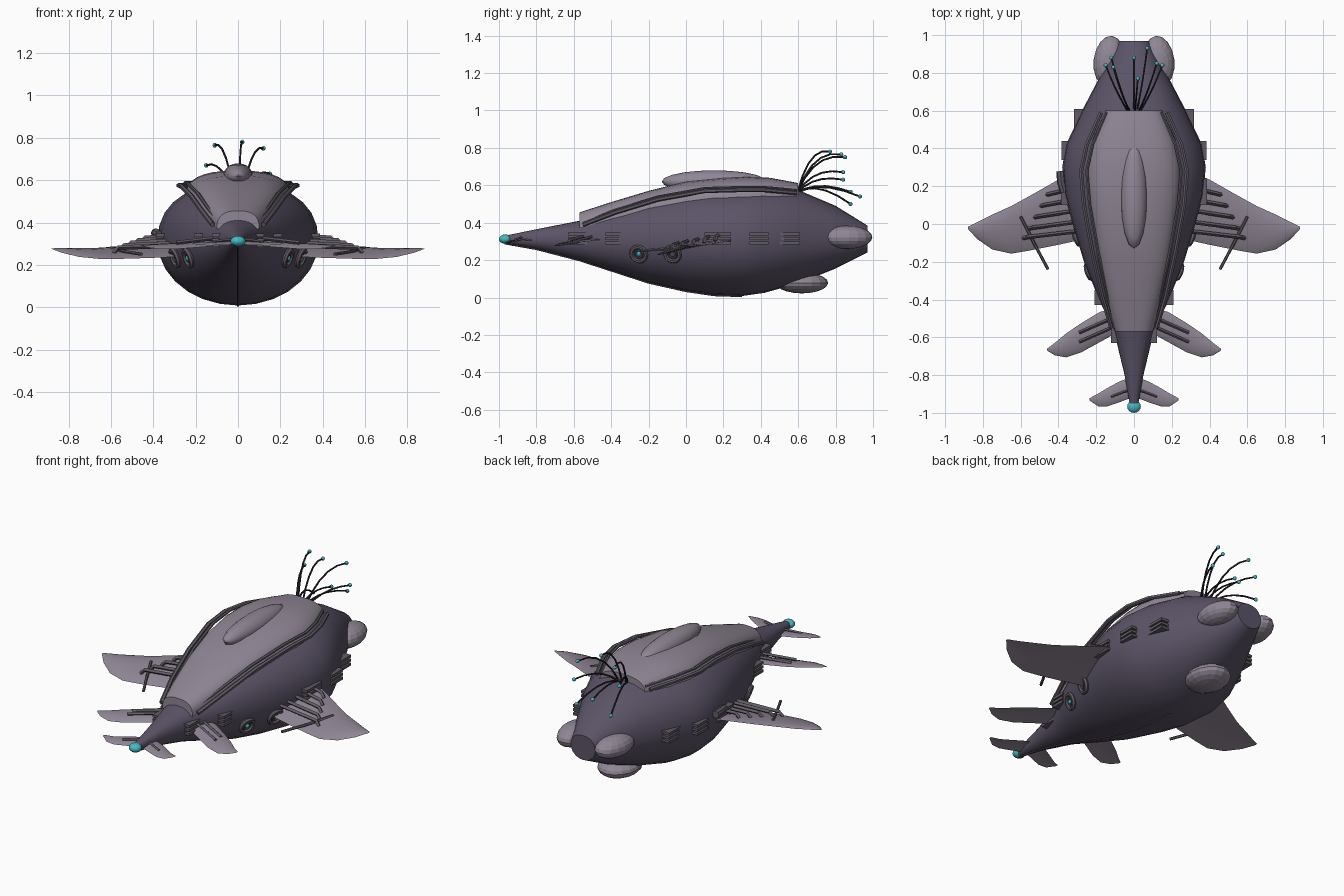
import bpy, bmesh
from math import sin, cos, pi, sqrt
from mathutils import Vector, Matrix

if "Cube" in bpy.data.objects:
    bpy.data.objects.remove(bpy.data.objects["Cube"])


def material(name, rgb):
    m = bpy.data.materials.new(name)
    m.use_nodes = True
    m.diffuse_color = (*rgb, 1)
    m.node_tree.nodes["Principled BSDF"].inputs["Base Color"].default_value = (*rgb, 1)
    return m


HULL = material("dark violet hull", (.105, .087, .135))
PLATE = material("mauve grey plating", (.28, .24, .3))
TRIM = material("dull grey trim", (.12, .105, .13))
STALK = material("near black stalk", (.026, .023, .032))
GLOW = material("teal glow", (.06, .5, .56))
X, Z = Vector((1, 0, 0)), Vector((0, 0, 1))
made = []


def finish(name, bm, mat, mirror=False, smooth=True):
    bmesh.ops.recalc_face_normals(bm, faces=bm.faces)
    me = bpy.data.meshes.new(name)
    bm.to_mesh(me)
    bm.free()
    me.materials.append(mat)
    ob = bpy.data.objects.new(name, me)
    bpy.context.collection.objects.link(ob)
    if mirror:
        ob.modifiers.new("Mirror", 'MIRROR').use_mirror_merge = False
    if smooth:
        made.append(ob)
    return ob


def loft(bm, rings, closed=False):
    vs = [[bm.verts.new(p) for p in r] for r in rings]
    n = len(vs[0])
    pairs = list(zip(vs, vs[1:])) + ([(vs[-1], vs[0])] if closed else [])
    for a, b in pairs:
        for i in range(n):
            j = (i + 1) % n
            bm.faces.new((a[i], a[j], b[j], b[i]))
    if not closed:
        bm.faces.new(vs[0])
        bm.faces.new(vs[-1])


def tube(bm, pts, r, ref=X, sides=6, closed=False):
    pts = [Vector(p) for p in pts]
    rings, n = [], len(pts)
    for i, p in enumerate(pts):
        a = pts[i - 1] if i or closed else p
        b = pts[(i + 1) % n] if i < n - 1 or closed else p
        u = (b - a).cross(ref).normalized()
        v = (b - a).cross(u).normalized()
        rings.append([p + r * (u * cos(2 * pi * k / sides) + v * sin(2 * pi * k / sides))
                      for k in range(sides)])
    loft(bm, rings, closed)


def ellipsoid(name, centre, radii, mat, turn=0, mirror=False, smooth=False):
    bm = bmesh.new()
    bmesh.ops.create_uvsphere(bm, u_segments=16, v_segments=10, radius=1, matrix=(
        Matrix.Translation(centre) @ Matrix.Rotation(turn, 4, 'Z') @ Matrix.Diagonal((*radii, 1))))
    return finish(name, bm, mat, mirror, smooth)


def spow(v, e):
    return abs(v) ** e * (1 if v >= 0 else -1)


# Hull: stations of y, half width, top, bottom
MID = .31
stations = [(-.97, .02, .33, .29), (-.8, .05, .365, .26), (-.57, .105, .41, .2),
            (-.4, .185, .465, .145), (-.2, .265, .53, .08), (0, .325, .57, .035),
            (.15, .365, .585, .013), (.3, .38, .59, .008), (.42, .36, .59, .025),
            (.6, .275, .575, .075), (.8, .17, .49, .155), (.97, .08, .385, .24)]


def station(y):
    for a, b in zip(stations, stations[1:]):
        if a[0] <= y <= b[0]:
            t = (y - a[0]) / (b[0] - a[0])
            return [p + (q - p) * t for p, q in zip(a, b)]


def hull_side(y, z):
    _, w, top, bot = station(y)
    h = top - MID if z > MID else MID - bot
    return w * sqrt(max(0, 1 - ((z - MID) / h) ** 2))


rings = []
for y, w, top, bot in stations:
    ring = []
    for k in range(28):
        c, s = cos(2 * pi * k / 28), sin(2 * pi * k / 28)
        e = 2 / 2.3 if s > 0 else 1
        ring.append((w * spow(c, e), y, MID + spow(s, e) * (top - MID if s > 0 else MID - bot)))
    rings.append(ring)
bm = bmesh.new()
loft(bm, rings)
finish("hull", bm, HULL)

# Keel strip
bm = bmesh.new()
tube(bm, [(0, s[0], s[3]) for s in stations[:8]], .006)
finish("keel_strip", bm, TRIM)

# Back shell: y, half width, edge height, crown height
shell = [(-.57, .1, .37, .455), (-.4, .145, .42, .51), (-.2, .19, .47, .57), (0, .225, .5, .62),
         (.2, .25, .51, .64), (.32, .25, .51, .645), (.45, .22, .52, .64), (.6, .15, .53, .612)]
rings = []
for y, w, edge, crown in shell:
    arch = [(w * spow(cos(pi * k / 16), .75), y, edge + (crown - edge) * sin(pi * k / 16) ** .75)
            for k in range(17)]
    rings.append(arch)
bm = bmesh.new()
loft(bm, rings)
finish("back_shell", bm, PLATE)
ellipsoid("back_crest", (0, .15, .62), (.07, .28, .06), PLATE, smooth=True)

# Rails beside the shell
rail = [(.12, -.55, .39), (.17, -.38, .455), (.22, -.15, .525), (.265, .1, .57),
        (.28, .28, .575), (.25, .42, .575), (.175, .59, .56)]
bm = bmesh.new()
tube(bm, rail, .012)
tube(bm, [(x - .03, y, z + .012) for x, y, z in rail], .009)
finish("side_rails", bm, TRIM, True)


# Wings and fins: span stations of x, leading y, trailing y
def fin(name, span, base, slope, pivot, thick, curl):
    bm = bmesh.new()
    rings = []
    tip = span[-1][0]
    for x, front, rear in span:
        ring = []
        for k in range(12):
            a = 2 * pi * k / 12
            u = .5 - .5 * cos(a)
            y = front + (rear - front) * u
            t = thick * min(1, (rear - front) / .12)
            z = base + slope * (y - pivot) + curl * (x / tip) ** 6
            ring.append((x, y, z + t * sin(a) * (1 if sin(a) > 0 else .3) + t * sin(pi * u)))
        rings.append(ring)
    loft(bm, rings)
    finish(name, bm, PLATE, True)


fin("main_wings", [(.22, -.07, .31), (.4, -.11, .235), (.55, -.14, .15), (.65, -.157, .095),
                   (.75, -.135, .05), (.83, -.08, .01), (.88, -.025, -.015)],
    .255, .2, 0, .009, .025)
fin("middle_fins", [(.08, -.57, -.44), (.18, -.625, -.465), (.28, -.68, -.525),
                    (.36, -.706, -.58), (.42, -.695, -.63), (.46, -.67, -.66)],
    .29, .15, -.58, .007, .015)
fin("nose_fins", [(.015, -.92, -.81), (.08, -.945, -.835), (.14, -.965, -.868),
                  (.19, -.965, -.898), (.235, -.935, -.922)],
    .298, .1, -.9, .006, .012)

# Ribs at the fin roots, and outrigger rods
bm = bmesh.new()
for y in (.16, .1, .04, -.02, -.07):
    end = .44 + (.16 - y) * .55
    z = .27 + .2 * y
    tube(bm, [(.31, y + .03, z + .035), (end, y, z + .025), (end + .02, y - .005, z)], .011, Z, 4)
for y in (-.5, -.55):
    tube(bm, [(.12, y, .325), (.29, y - .075, .305)], .009, Z, 4)
tube(bm, [(.03, -.88, .32), (.12, -.915, .308)], .007, Z, 4)
tube(bm, [(.6, .04, .28), (.53, -.1, .262), (.455, -.24, .25)], .008, Z)
finish("wing_ribs", bm, TRIM, True)

# Small canister beside one wing root
bm = bmesh.new()
tube(bm, [(-.37, .17, .34), (-.385, .22, .35), (-.39, .28, .35)], .022, X, 8)
finish("canister", bm, TRIM)

# Side vents: three stacked bars each
bm = bmesh.new()
for y, length in ((-.58, .1), (-.39, .08), (.17, .14), (.39, .1), (.55, .12)):
    x = hull_side(y, .315)
    for z in (.292, .316, .34):
        bmesh.ops.create_cube(bm, size=1, matrix=Matrix.Translation((x - .01, y, z))
                              @ Matrix.Diagonal((.06, length, .015, 1)))
finish("side_vents", bm, TRIM, True)

# Portholes
bm, lens = bmesh.new(), bmesh.new()
for y in (-.25, -.07):
    n = Vector((1, -.35, -.35)).normalized()
    c = Vector((hull_side(y, .235), y, .235)) + n * .008
    u = n.cross(Z).normalized()
    v = n.cross(u)
    for r, thick in ((.04, .012), (.02, .006)):
        tube(bm, [c + r * (u * cos(k * pi / 10) + v * sin(k * pi / 10)) for k in range(20)],
             thick, n, 6, True)
    if y < -.2:
        bmesh.ops.create_uvsphere(lens, u_segments=10, v_segments=6, radius=.013,
                                  matrix=Matrix.Translation(c))
finish("porthole_rings", bm, TRIM, True)
finish("porthole_lenses", lens, GLOW, True)

# Pods and nose light
ellipsoid("rear_pods", (.132, .862, .322), (.082, .135, .062), PLATE, .12, True)
ellipsoid("belly_pod", (0, .62, .078), (.115, .14, .056), PLATE)
ellipsoid("nose_light", (0, -.966, .312), (.036, .034, .025), GLOW, smooth=True)

# Stalks with glowing tips
tips = [(.02, .77, .78), (-.11, .83, .765), (.12, .85, .75), (-.15, .84, .67),
        (.15, .84, .63), (-.12, .88, .5), (.07, .93, .54), (0, .88, .565)]
bm, bulbs = bmesh.new(), bmesh.new()
for t in map(Vector, tips):
    a = Vector((t.x * .2, .595, .56))
    b = Vector((t.x * .6, .6 + (t.y - .6) * .35, max(t.z, .6) + .03))
    tube(bm, [a * (1 - s) ** 2 + b * 2 * s * (1 - s) + t * s * s
              for s in (0, .2, .4, .6, .8, 1)], .005)
    bmesh.ops.create_uvsphere(bulbs, u_segments=10, v_segments=6, radius=.011,
                              matrix=Matrix.Translation(t))
finish("stalks", bm, STALK)
finish("stalk_tips", bulbs, GLOW)

# Smooth shading with sharp edges kept
bpy.ops.object.select_all(action='DESELECT')
for ob in made:
    ob.select_set(True)
bpy.context.view_layer.objects.active = made[0]
bpy.ops.object.shade_smooth_by_angle(angle=.6)
